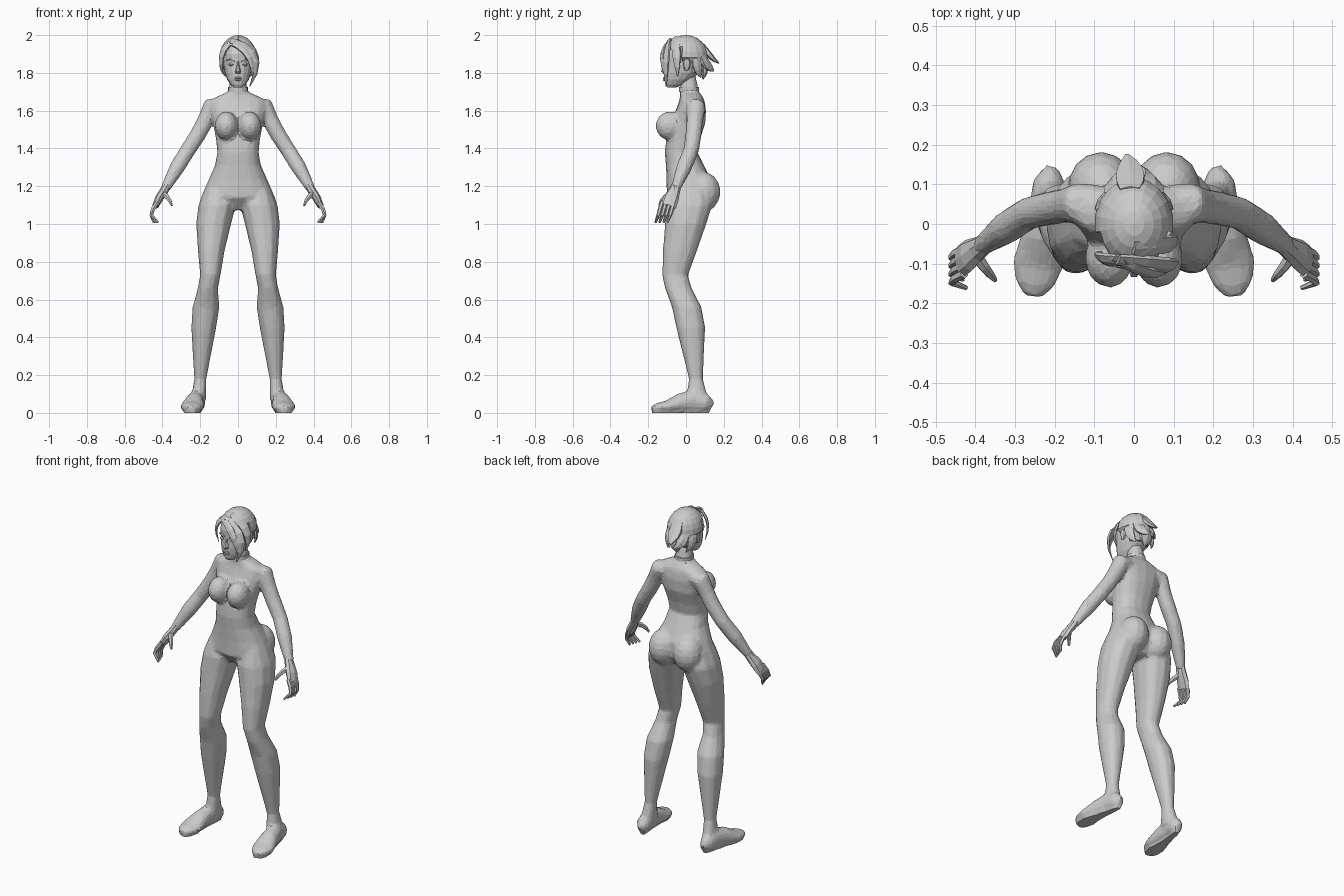
import bpy, bmesh, math
from mathutils import Vector, Matrix

HEAD = Vector((0, 0, 1.87))


def skin(bm, rings):
    """Bridge equal-sized rings of points into a closed tube."""
    vs = [[bm.verts.new(p) for p in r] for r in rings]
    n = len(vs[0])
    for a, b in zip(vs, vs[1:]):
        for i in range(n):
            bm.faces.new((a[i], a[(i + 1) % n], b[(i + 1) % n], b[i]))
    bm.faces.new(vs[0][::-1])
    bm.faces.new(vs[-1])


def power(v, p):
    return math.copysign(abs(v) ** p, v)


def stack(bm, rows, n=12, p=0.9, s=1):
    """Horizontal sections: z, x min, x max, y front, y back."""
    rings = []
    for z, x0, x1, yf, yb in rows:
        ring = []
        for i in range(n):
            a = 2 * math.pi * i / n
            ring.append((s * ((x0 + x1) / 2 + (x1 - x0) / 2 * power(math.cos(a), p)),
                         (yf + yb) / 2 + (yb - yf) / 2 * power(math.sin(a), p), z))
        rings.append(ring)
    skin(bm, rings)


def tube(bm, path, n=10, ref=None, s=1):
    """Sections square to a path: x, y, z, radius along ref, radius across (same if left out)."""
    pts = [Vector(q[:3]) for q in path]
    rings = []
    for k, q in enumerate(path):
        t = (pts[min(k + 1, len(pts) - 1)] - pts[max(k - 1, 0)]).normalized()
        r = Vector(ref) if ref else pts[k] - HEAD
        a = (r - t * r.dot(t)).normalized()
        b = t.cross(a)
        ring = []
        for i in range(n):
            w = 2 * math.pi * i / n
            v = pts[k] + a * q[3] * math.cos(w) + b * q[-1] * math.sin(w)
            ring.append((v.x * s, v.y, v.z))
        rings.append(ring)
    skin(bm, rings)


def lock(bm, width, a, b, c):
    """Flat hair strand through three points, tapering to the last."""
    a, b, c = Vector(a), Vector(b), Vector(c)
    ctrl = 2 * b - (a + c) / 2
    path = []
    for k in range(6):
        t = k / 5
        w = width * (0.6 + 1.4 * t - 1.9 * t * t)
        path.append((*((1 - t) ** 2 * a + 2 * t * (1 - t) * ctrl + t * t * c), w * .4, w))
    tube(bm, path, 6)


def ball(bm, c, r, u=14, v=9):
    m = Matrix.Translation(c) @ Matrix.Diagonal((*r, 1))
    return bmesh.ops.create_uvsphere(bm, u_segments=u, v_segments=v, radius=1, matrix=m)["verts"]


def make(name, bm):
    bmesh.ops.recalc_face_normals(bm, faces=bm.faces[:])
    me = bpy.data.meshes.new(name)
    bm.to_mesh(me)
    bm.free()
    ob = bpy.data.objects.new(name, me)
    bpy.context.collection.objects.link(ob)
    return ob


# body: torso, breasts, buttocks, arms, legs and feet fused into one skin
bm = bmesh.new()
torso = [(1.79, .038, -.03, .05), (1.70, .052, -.032, .068), (1.68, .10, -.03, .085),
         (1.655, .15, -.035, .098), (1.60, .15, -.055, .106), (1.53, .132, -.085, .102),
         (1.45, .117, -.105, .075), (1.38, .11, -.112, .06), (1.31, .122, -.107, .095),
         (1.23, .158, -.103, .135), (1.14, .197, -.102, .13), (1.075, .09, -.05, .09)]
stack(bm, [(z, -w, w, f, b) for z, w, f, b in torso], 16, 0.85)
leg = [(1.19, .04, .175, -.08, .12), (1.10, .012, .21, -.107, .14), (1.0, .036, .222, -.112, .108),
       (.86, .07, .213, -.123, .06), (.73, .092, .201, -.127, .012), (.66, .106, .213, -.112, .03),
       (.56, .098, .241, -.075, .083), (.45, .115, .248, -.052, .102), (.18, .167, .232, .015, .09),
       (.07, .168, .25, .0, .12)]
# foot: y, half width, height
foot = [(.136, .02, .06), (.105, .042, .1), (.04, .042, .124), (-.03, .052, .105),
        (-.10, .066, .066), (-.15, .052, .053), (-.182, .025, .038)]
arm = [(.08, .055, 1.625, .043), (.14, .052, 1.62, .053), (.171, .047, 1.55, .045),
       (.211, .04, 1.475, .044), (.266, .027, 1.39, .042), (.322, -.01, 1.30, .042),
       (.386, -.056, 1.185, .026)]
for s in (1, -1):
    stack(bm, leg, 12, 0.9, s)
    tube(bm, [(.228 - .14 * y, y, h / 2, w, h / 2) for y, w, h in foot], 12, (1, 0, 0), s)
    tube(bm, arm, 10, (0, 1, 0), s)
    ball(bm, (.062 * s, -.085, 1.52), (.062, .077, .076))
    ball(bm, (.083 * s, .093, 1.17), (.085, .09, .105))
body = make("body", bm)
m = body.modifiers.new("fuse", 'REMESH')
m.mode = 'VOXEL'
m.voxel_size = .01
m = body.modifiers.new("relax", 'SMOOTH')
m.factor, m.iterations = .5, 6
m = body.modifiers.new("reduce", 'DECIMATE')
m.ratio = .13
m.use_symmetry = True
dg = bpy.context.evaluated_depsgraph_get()
mesh = bpy.data.meshes.new_from_object(body.evaluated_get(dg))
body.modifiers.clear()
body.data = mesh
for v in mesh.vertices:          # flat soles
    if v.co.z < .012:
        v.co.z = 0
for f in mesh.polygons:
    f.use_smooth = False

# hands with four curled fingers and a thumb
bm = bmesh.new()
for s in (1, -1):
    tube(bm, [(.375, -.05, 1.205, .026, .022), (.395, -.064, 1.17, .032, .023),
              (.418, -.08, 1.135, .042, .022), (.437, -.094, 1.095, .042, .017)], 8, (0, 1, 0), s)
    for i in range(4):
        y = -.062 - .021 * i
        tube(bm, [(.428, y, 1.115, .012), (.450, y - .012, 1.08, .012), (.459, y - .022, 1.047, .01),
                  (.447 - .008 * i, y - .036, 1.009, .006)], 6, (0, 1, 0), s)
    tube(bm, [(.400, -.075, 1.165, .017), (.378, -.108, 1.145, .014),
              (.362, -.128, 1.125, .011), (.350, -.142, 1.098, .006)], 6, (0, 1, 0), s)
make("hands", bm)

# head, tapering to the chin
bm = bmesh.new()
head = [(1.722, .022, -.098, -.055), (1.738, .04, -.108, -.01), (1.765, .058, -.112, .03),
        (1.80, .07, -.114, .07), (1.84, .077, -.111, .09), (1.90, .081, -.113, .1),
        (1.94, .074, -.10, .095), (1.975, .045, -.06, .06)]
stack(bm, [(z, -w, w, f, b) for z, w, f, b in head], 16, 0.9)
make("head", bm)

# facial features
bm = bmesh.new()
nose = [(1.797, .014, -.123), (1.808, .015, -.137), (1.835, .008, -.123), (1.862, .007, -.113)]
stack(bm, [(z, -w, w, f, -.09) for z, w, f in nose], 6, 1)
make("nose", bm)
bm = bmesh.new()
for z in (1.773, 1.763):
    ball(bm, (0, -.112, z), (.02, .010, .006), 10, 6)
make("lips", bm)
bm = bmesh.new()
for s in (1, -1):
    ball(bm, (.035 * s, -.098, 1.845), (.017, .012, .009), 10, 6)
make("eyes", bm)
bm = bmesh.new()
for s in (1, -1):
    tube(bm, [(.016, -.109, 1.862, .006), (.04, -.105, 1.872, .006), (.06, -.09, 1.866, .004)],
         6, (0, 1, 0), s)
make("eyebrows", bm)
bm = bmesh.new()
for s in (1, -1):
    ball(bm, (.082 * s, .004, 1.85), (.009, .02, .04), 8, 6)
make("ears", bm)

# collar band round the neck
bm = bmesh.new()
stack(bm, [(z, -.053, .053, -.038, .068) for z in (1.70, 1.724)], 16, 0.9)
make("collar", bm)

# hair cap, tucked in above the face and round the ears
bm = bmesh.new()
for v in ball(bm, (0, 0, 1.882), (.1, .118, .118), 18, 12):
    line = 1.925 if v.co.y < -.03 else 1.86 if v.co.y < .035 else 1.79
    if v.co.z < line:
        v.co.x *= .7
        v.co.y = max(v.co.y, -.03)
        v.co.z = max(v.co.z, 1.80)
make("hair_cap", bm)

# fringe swept across to one side, and a lock beside each cheek
bm = bmesh.new()
lock(bm, .032, (-.04, -.09, 1.972), (.088, -.105, 1.88), (.062, -.105, 1.728))
lock(bm, .026, (-.05, -.085, 1.965), (.05, -.125, 1.90), (.078, -.11, 1.775))
lock(bm, .032, (0, -.06, 1.985), (.092, -.05, 1.90), (.085, -.045, 1.78))
lock(bm, .026, (-.02, -.09, 1.972), (-.082, -.088, 1.905), (-.08, -.07, 1.80))
make("fringe", bm)

# back of the hair: a flicked tip in the middle and tufts to both sides
bm = bmesh.new()
lock(bm, .048, (-.01, .085, 1.95), (-.01, .128, 1.89), (-.018, .176, 1.85))
lock(bm, .05, (0, .09, 1.87), (0, .10, 1.815), (0, .088, 1.765))
for s in (1, -1):
    lock(bm, .04, (.04 * s, .08, 1.91), (.046 * s, .107, 1.85), (.016 * s, .148, 1.81))
    lock(bm, .034, (.075 * s, .05, 1.89), (.08 * s, .06, 1.83), (.055 * s, .08, 1.775))
make("hair_back", bm)
